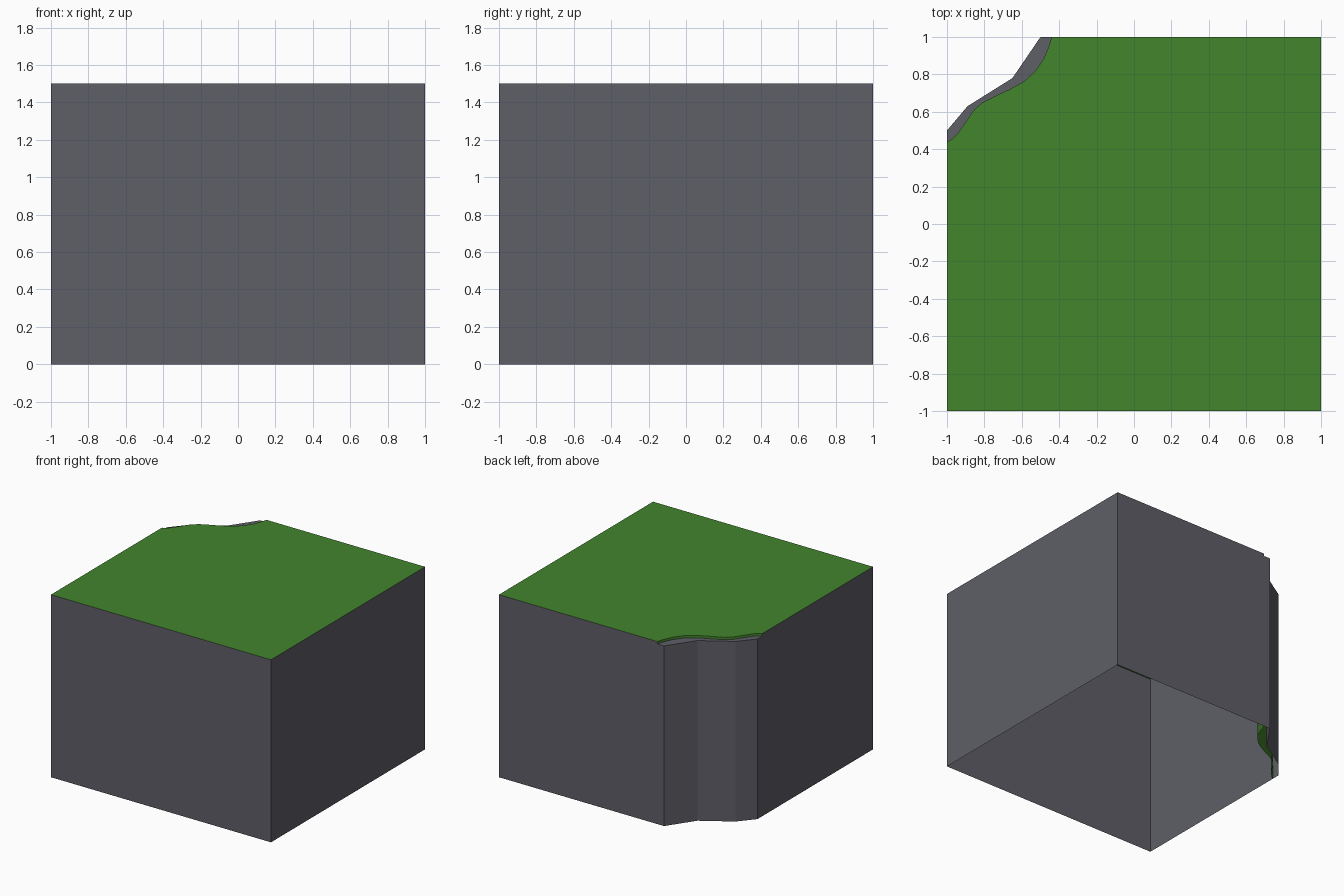
import bpy
import math

if "Cube" in bpy.data.objects:
    bpy.data.objects.remove(bpy.data.objects["Cube"])

TOP, LEDGE = 1.5, 1.48

# Plan outlines of the cut corner, both running from the back wall to the left wall
grass_edge = [(-.44, 1), (-.455, .95), (-.485, .88), (-.53, .815), (-.585, .765),
              (-.66, .722), (-.74, .685), (-.81, .65), (-.86, .605),
              (-.90, .545), (-.945, .48), (-.97, .455), (-1, .44)]
cliff_edge = [(-.5, 1), (-.65, .78), (-.89, .63), (-1, .5)]
corners = [(-1, -1), (1, -1), (1, 1)]


def material(name, color):
    mat = bpy.data.materials.new(name)
    mat.diffuse_color = (*color, 1)
    mat.use_nodes = True
    mat.node_tree.nodes["Principled BSDF"].inputs["Base Color"].default_value = mat.diffuse_color
    return mat


rock = material("rock_grey", (0.112, 0.112, 0.137))
green = material("grass_green", (0.056, 0.235, 0.027))


def part(name, faces, mat):
    """Make an object from a list of polygons, merging shared points."""
    index = {}
    polys = [[index.setdefault(p, len(index)) for p in f] for f in faces]
    mesh = bpy.data.meshes.new(name)
    mesh.from_pydata(list(index), [], polys)
    mesh.materials.append(mat)
    obj = bpy.data.objects.new(name, mesh)
    bpy.context.collection.objects.link(obj)
    return obj


def wall(path, top):
    """Vertical open strip from the ground; counter-clockwise paths face outward."""
    return [[(*a, 0.0), (*b, 0.0), (*b, top), (*a, top)] for a, b in zip(path, path[1:])]


def cap(outline, z):
    return [[(*p, z) for p in outline]]


# Straight block sides, open underneath
part("block_walls", wall([grass_edge[-1]] + corners + [grass_edge[0]], TOP), rock)

# Faceted cliff face at the cut corner, with its narrow ledge
cliff_path = [grass_edge[0]] + cliff_edge + [grass_edge[-1]]
part("cliff_face", wall(cliff_path, LEDGE), rock)
part("cliff_ledge", cap(cliff_edge + grass_edge[::-1], LEDGE), rock)

# Grass top with a curved skirt behind the cliff
grass = part("grass_top", cap(grass_edge + corners, TOP) + wall(grass_edge, TOP), green)
bpy.context.view_layer.objects.active = grass
grass.select_set(True)
bpy.ops.object.shade_smooth_by_angle(angle=math.radians(40))
